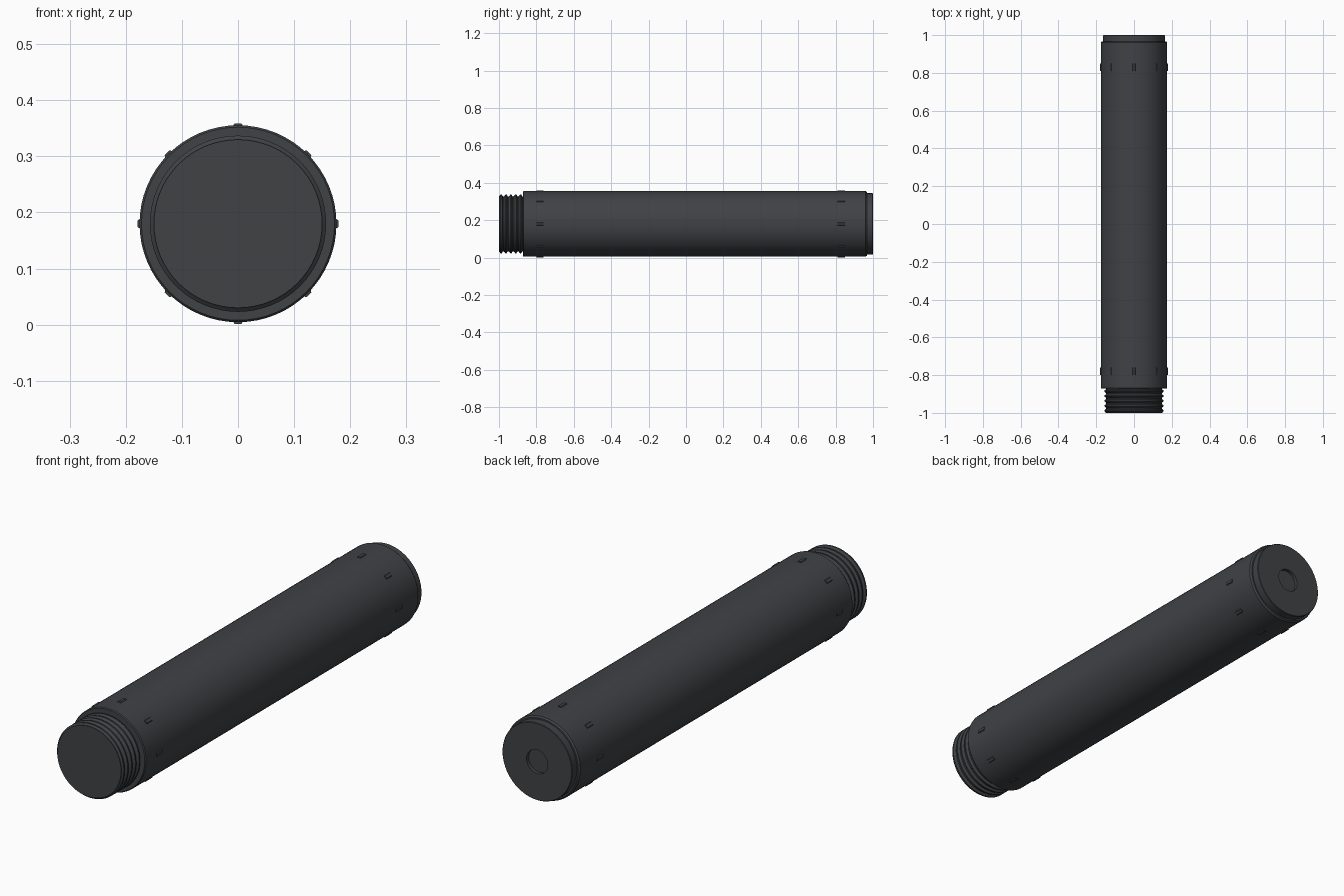
import bpy, bmesh, math
from mathutils import Matrix

if "Cube" in bpy.data.objects:
    bpy.data.objects.remove(bpy.data.objects["Cube"])

ZC = 0.18      # height of the tube axis
SEGS = 64

mat = bpy.data.materials.new("dark_metal")
mat.diffuse_color = (0.05, 0.054, 0.06, 1)
mat.use_nodes = True
mat.node_tree.nodes["Principled BSDF"].inputs["Base Color"].default_value = mat.diffuse_color


def finish(bm, name):
    bmesh.ops.remove_doubles(bm, verts=bm.verts, dist=1e-5)
    bmesh.ops.recalc_face_normals(bm, faces=bm.faces)
    me = bpy.data.meshes.new(name)
    bm.to_mesh(me)
    bm.free()
    me.materials.append(mat)
    ob = bpy.data.objects.new(name, me)
    ob.location.z = ZC
    bpy.context.collection.objects.link(ob)
    bpy.ops.object.select_all(action='DESELECT')
    ob.select_set(True)
    bpy.context.view_layer.objects.active = ob
    bpy.ops.object.shade_smooth_by_angle(angle=math.radians(30))
    return ob


def lathe(name, profile):
    """Spin a (y, radius) profile around the y axis."""
    bm = bmesh.new()
    vs = [bm.verts.new((r, y, 0)) for y, r in profile]
    es = [bm.edges.new(p) for p in zip(vs, vs[1:])]
    bmesh.ops.spin(bm, geom=vs + es, cent=(0, 0, 0), axis=(0, 1, 0),
                   angle=math.tau, steps=SEGS, use_merge=True)
    return finish(bm, name)


# main tube with chamfered rims
lathe("tube_body", [(-0.872, 0), (-0.872, 0.172), (-0.868, 0.1755),
                    (0.96, 0.1755), (0.967, 0.17), (0.967, 0)])

# threaded front end
thread = [(-1.0, 0), (-1.0, 0.150)]
pitch = 0.026
for i in range(5):
    y = -0.997 + i * pitch
    thread += [(y, 0.150), (y + 0.006, 0.157), (y + 0.012, 0.157),
               (y + 0.018, 0.147), (y + 0.023, 0.147)]
thread += [(-0.865, 0.147), (-0.865, 0)]
lathe("thread_end", thread)

# rear cap with shallow bore
lathe("rear_cap", [(0.96, 0), (0.96, 0.164), (0.998, 0.164), (1.0, 0.162),
                   (1.0, 0.05), (0.985, 0.05), (0.985, 0)])

# two rings of eight small tapered lugs
for name, y in (("front_lugs", -0.78), ("rear_lugs", 0.83)):
    bm = bmesh.new()
    for i in range(8):
        rot = Matrix.Rotation(i * math.tau / 8, 4, 'Y')
        place = rot @ Matrix.Translation((0, y, 0.172))
        new = bmesh.ops.create_cube(bm, size=1)["verts"]
        for v in new:
            top = v.co.z > 0
            v.co.x *= 0.012 if top else 0.030
            v.co.y *= 0.038
            v.co.z *= 0.0135
            v.co = place @ v.co
    finish(bm, name)
